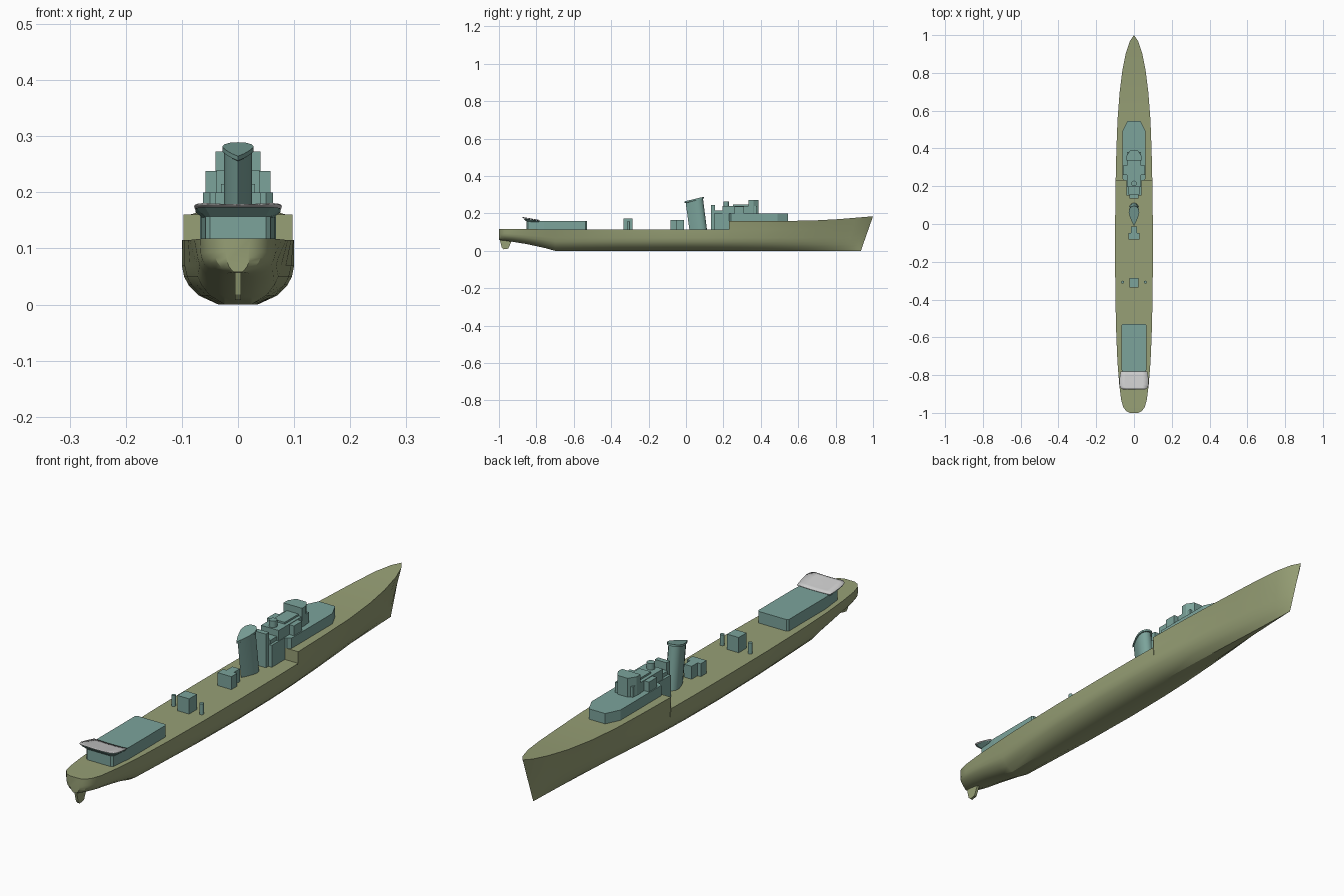
import bpy, bmesh, math

if "Cube" in bpy.data.objects:
    bpy.data.objects.remove(bpy.data.objects["Cube"])


def material(name, col):
    m = bpy.data.materials.new(name)
    m.diffuse_color = (*col, 1)
    m.use_nodes = True
    m.node_tree.nodes["Principled BSDF"].inputs["Base Color"].default_value = m.diffuse_color
    return m


OLIVE = material("olive", (0.31, 0.35, 0.18))
TEAL = material("teal", (0.20, 0.37, 0.33))


def finish(name, bm, mat, angle=None):
    bmesh.ops.remove_doubles(bm, verts=bm.verts, dist=1e-5)
    bmesh.ops.recalc_face_normals(bm, faces=bm.faces)
    me = bpy.data.meshes.new(name)
    bm.to_mesh(me)
    bm.free()
    ob = bpy.data.objects.new(name, me)
    bpy.context.collection.objects.link(ob)
    if mat:
        me.materials.append(mat)
    if angle:
        bpy.ops.object.select_all(action='DESELECT')
        ob.select_set(True)
        bpy.context.view_layer.objects.active = ob
        bpy.ops.object.shade_smooth_by_angle(angle=math.radians(angle))
    return ob


def loft(name, rings, mat, angle=None):
    """Closed solid through equal-length closed rings of points."""
    bm = bmesh.new()
    vs = [[bm.verts.new(p) for p in r] for r in rings]
    n = len(vs[0])
    for a, b in zip(vs, vs[1:]):
        for i in range(n):
            j = (i + 1) % n
            bm.faces.new((a[i], a[j], b[j], b[i]))
    bm.faces.new(vs[0])
    bm.faces.new(vs[-1])
    return finish(name, bm, mat, angle)


def mirrored(half):
    """Half outline (x >= 0) -> full outline symmetric about x = 0."""
    return half + [(-x, y) for x, y in reversed(half) if x > 1e-6]


def prism(name, outline, z0, z1, mat=TEAL, angle=None):
    return loft(name, [[(x, y, z) for x, y in outline] for z in (z0, z1)], mat, angle)


def box(name, x0, x1, y0, y1, z0, z1, mat=TEAL):
    return prism(name, [(x0, y0), (x1, y0), (x1, y1), (x0, y1)], z0, z1, mat)


def cylinder(name, x, y, r, z0, z1, n=12):
    pts = [(x + r * math.cos(2 * math.pi * i / n), y + r * math.sin(2 * math.pi * i / n))
           for i in range(n)]
    return prism(name, pts, z0, z1, TEAL, 40)


# Hull: lofted from stations (y, half breadth, keel z, deck z, V-shape weight)
STEP = 0.23
stations = [
    (-1.0, .022, .058, .118, 0), (-.99, .042, .057, .118, 0), (-.97, .057, .055, .118, 0),
    (-.93, .068, .049, .117, .05), (-.85, .078, .036, .116, .15), (-.75, .086, .014, .115, .25),
    (-.70, .089, .0, .115, .27), (-.55, .095, 0, .115, .2), (-.35, .099, 0, .115, .08),
    (-.1, .1, 0, .115, 0), (.1, .099, 0, .115, .03), (STEP, .097, 0, .115, .1),
    (STEP, .097, 0, .16, .1), (.4, .093, 0, .16, .28), (.55, .087, 0, .16, .48),
    (.68, .076, 0, .163, .68), (.78, .062, 0, .169, .84), (.86, .043, 0, .177, .95),
    (.91, .022, 0, .182, 1), (.935, 0, 0, .185, 1)]
mid = [(0, 0), (.35, 0), (.7, .14), (.88, .3), (.96, .43), (1, .6), (1, 1)]
vee = [(0, 0), (.05, .0), (.2, .14), (.32, .3), (.4, .43), (.5, .6), (.7, 1)]
rings = []
for y, b, k, d, w in stations:
    base = min(d, .118) if d < .15 else .115
    sec = [(b * (m[0] * (1 - w) + v[0] * w), k + (base - k) * m[1]) for m, v in zip(mid, vee)]
    if d < .15:
        sec[-1] = (b, base)
    sec.append((b, d))
    rake = 0.065 * max(0, (y - .4) / .535) ** 2
    full = sec + [(-x, z) for x, z in reversed(sec)]
    rings.append([(x, y + rake * z / .185, z) for x, z in full])
bm = bmesh.new()
vs = [[bm.verts.new(p) for p in r] for r in rings]
for a, c in zip(vs, vs[1:]):
    for i in range(len(a)):
        j = (i + 1) % len(a)
        bm.faces.new((a[i], a[j], c[j], c[i]))
bm.faces.new(vs[0])
finish("hull", bm, OLIVE, 28)

# Rudder
rudder = [(-.995, .058), (-.985, .018), (-.975, .008), (-.95, .012), (-.93, .058)]
loft("rudder", [[(x, y, z) for y, z in rudder] for x in (-.005, .005)], OLIVE)

# Forward superstructure
prism("forward_deckhouse", mirrored([(.05, .23), (.062, .24), (.062, .49), (.035, .545)]), .155, .2)
box("bridge_lower", -.038, .038, .195, .38, .195, .24)
prism("bridge_upper", mirrored([(.04, .335), (.04, .36), (.022, .388)]), .2, .273)
box("bridge_roof_block", -.025, .025, .25, .335, .235, .247)
cylinder("director", 0, .215, .015, .235, .265)
for s in (-1, 1):
    xs = sorted((s * .036, s * .058))
    box("bridge_wing", *xs, .26, .31, .195, .238)
box("break_deckhouse", -.04, .04, .15, .24, .11, .2)
box("uptake_block", -.025, .025, .135, .155, .11, .245)
box("uptake_side_block", -.03, .03, .155, .195, .195, .215)

# Raked teardrop funnel with slanted cap
drop = mirrored([(0, -.048), (.010, -.03), (.020, -.005), (.025, .015),
                 (.022, .032), (.012, .043), (0, .046)])


def funnel_ring(z, scale):
    c = .066 - .022 * (z - .115) / .165
    return [(x * scale, c + y * scale, z + (.012 * (y / .045) if z > .2 else 0)) for x, y in drop]


loft("funnel", [funnel_ring(z, s) for z, s in
                ((.11, 1.0), (.268, .98), (.269, 1.12), (.277, 1.12))], TEAL, 35)

# Midships blocks and posts
prism("midships_house", mirrored([(.03, -.083), (.03, -.048), (.016, -.048), (.016, -.012),
                                  (.028, -.012), (.028, 0.0)][:4]), .11, .165)
box("gun_platform", -.025, .025, -.335, -.287, .11, .174)
for s in (-1, 1):
    cylinder("vent_post", s * .06, -.308, .008, .11, .157)

# Aft deckhouse with flared blast screen
prism("aft_deckhouse", mirrored([(.05, -.852), (.058, -.845), (.066, -.76),
                                 (.066, -.537), (.06, -.53)]), .11, .16)
bm = bmesh.new()
rows = []
for y, z, w in ((-.78, .161, .070), (-.80, .164, .074), (-.825, .1685, .077),
                (-.85, .173, .078), (-.866, .1755, .073), (-.875, .177, .061)):
    rows.append([bm.verts.new((w * t, y, z + .002 * t * t)) for t in (-1, -.6, 0, .6, 1)])
for a, b in zip(rows, rows[1:]):
    for i in range(4):
        bm.faces.new((a[i], a[i + 1], b[i + 1], b[i]))
screen = finish("flared_screen", bm, None, 40)
sol = screen.modifiers.new("thickness", 'SOLIDIFY')
sol.thickness = .002
low = [(.048, -.85), (.057, -.843), (.064, -.79), (.064, -.785)]
high = [(.059, -.872, .174), (.075, -.855, .172), (.076, -.81, .165), (.069, -.785, .160)]
loft("screen_flare", [[(x, y, .155) for x, y in mirrored(low)],
                      high + [(-x, y, z) for x, y, z in reversed(high)]], TEAL)
